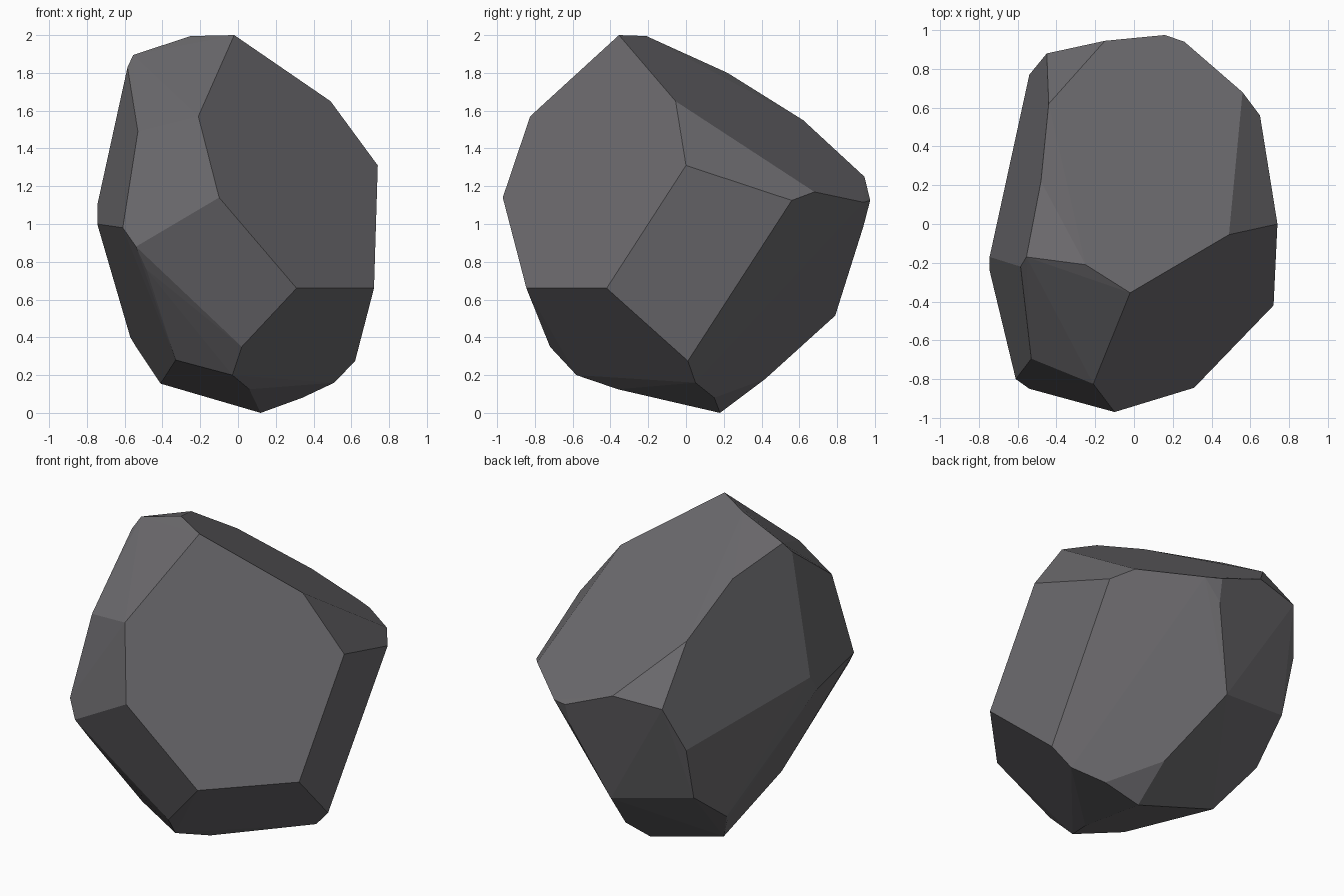
import bpy, bmesh, math

# Corner points of the faceted boulder, grouped by region
crown = [(-.02, -.355, 2), (-.25, -.21, 1.995), (-.555, -.17, 1.895), (-.585, -.22, 1.83),
         (-.48, .22, 1.8), (.49, -.055, 1.65), (-.44, .62, 1.55)]
front = [(-.53, -.695, 1.49), (-.21, -.825, 1.57), (-.1, -.97, 1.14), (.31, -.845, .66),
         (-.61, -.8, .98), (-.54, -.85, .88), (-.485, -.79, .76)]
sides = [(.74, 0, 1.31), (.72, -.42, .66), (.65, .56, 1.125),
         (-.745, -.24, 1), (-.745, -.17, 1.1)]
back = [(.56, .68, 1.17), (.26, .94, 1.115), (.16, .975, 1.125), (-.15, .945, 1.25),
        (-.45, .88, 1.22), (-.54, .77, .945), (.15, .94, .99), (-.03, .79, .515),
        (-.53, .68, .61)]
base = [(.62, .01, .275), (.51, .05, .16), (.34, .15, .08), (.12, .18, 0), (.06, -.36, .125),
        (-.03, -.58, .2), (.02, -.72, .35), (-.33, -.48, .28), (-.41, .21, .155),
        (-.54, .36, .35), (-.57, .41, .4), (.127, .42, .18)]

# Wrap the points in a convex shell and merge nearly flat facets
bm = bmesh.new()
for p in crown + front + sides + back + base:
    bm.verts.new(p)
bmesh.ops.convex_hull(bm, input=bm.verts[:])
bmesh.ops.delete(bm, geom=[v for v in bm.verts if not v.link_faces], context='VERTS')
bmesh.ops.dissolve_limit(bm, angle_limit=math.radians(2.5), verts=bm.verts[:], edges=bm.edges[:])
bmesh.ops.recalc_face_normals(bm, faces=bm.faces[:])

mesh = bpy.data.meshes.new("boulder")
bm.to_mesh(mesh)
bm.free()

# Plain dark stone colour
stone = bpy.data.materials.new("dark grey stone")
stone.diffuse_color = (.147, .143, .153, 1)
mesh.materials.append(stone)
bpy.context.collection.objects.link(bpy.data.objects.new("boulder", mesh))
